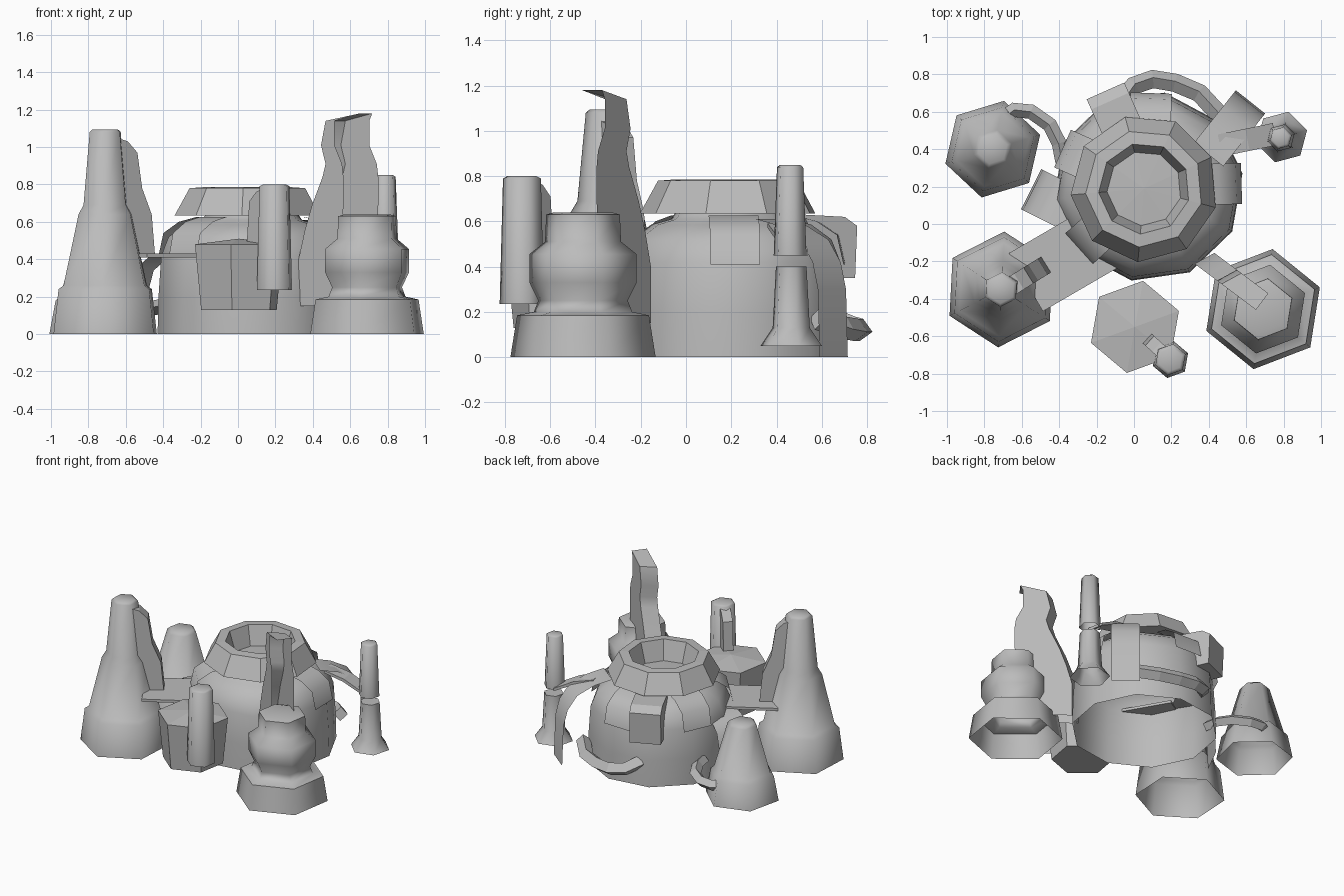
import bpy, bmesh, math
from mathutils import Vector

if "Cube" in bpy.data.objects:
    bpy.data.objects.remove(bpy.data.objects["Cube"])

mat = bpy.data.materials.new("stone grey")
mat.diffuse_color = (0.5, 0.5, 0.5, 1)
mat.use_nodes = True
mat.node_tree.nodes["Principled BSDF"].inputs["Base Color"].default_value = mat.diffuse_color


def finish(name, bm, smooth=False):
    bmesh.ops.remove_doubles(bm, verts=bm.verts, dist=0.0005)
    bmesh.ops.recalc_face_normals(bm, faces=bm.faces)
    me = bpy.data.meshes.new(name)
    bm.to_mesh(me)
    bm.free()
    ob = bpy.data.objects.new(name, me)
    bpy.context.collection.objects.link(ob)
    me.materials.append(mat)
    if smooth:
        bpy.ops.object.select_all(action='DESELECT')
        ob.select_set(True)
        bpy.context.view_layer.objects.active = ob
        bpy.ops.object.shade_smooth_by_angle(angle=math.radians(62))
    return ob


def lathe(name, center, profile, sides, turn, smooth=True):
    """Rings of (radius, height) joined into an open-bottomed shell."""
    bm = bmesh.new()
    rings = []
    for r, z in profile:
        rings.append([bm.verts.new((center[0] + r * math.cos(math.radians(turn) + i * math.tau / sides),
                                    center[1] + r * math.sin(math.radians(turn) + i * math.tau / sides), z))
                      for i in range(sides)])
    for a, b in zip(rings, rings[1:]):
        for i in range(sides):
            j = (i + 1) % sides
            bm.faces.new((a[i], a[j], b[j], b[i]))
    return finish(name, bm, smooth)


def axes(direction):
    u = Vector((*direction, 0)).normalized()
    return u, Vector((-u.y, u.x, 0))


def fin(name, origin, direction, outline, width):
    """Upright slab: outline of (distance along direction, height), extruded sideways."""
    u, v = axes(direction)
    bm = bmesh.new()
    vs = [bm.verts.new(Vector((*origin, z)) + u * t - v * width / 2) for t, z in outline]
    out = bmesh.ops.extrude_face_region(bm, geom=[bm.faces.new(vs)])
    bmesh.ops.translate(bm, vec=v * width, verts=[e for e in out['geom'] if isinstance(e, bmesh.types.BMVert)])
    return finish(name, bm)


def sheet(name, origin, direction, path, width):
    """Bent open sheet following (distance, height) points."""
    u, v = axes(direction)
    bm = bmesh.new()
    rows = [[bm.verts.new(Vector((*origin, z)) + u * t + v * s * width / 2) for s in (-1, 1)] for t, z in path]
    for a, b in zip(rows, rows[1:]):
        bm.faces.new((a[0], b[0], b[1], a[1]))
    return finish(name, bm, True)


def pipe(name, points, radius):
    """Square-section bent pipe."""
    cu = bpy.data.curves.new(name, 'CURVE')
    cu.dimensions = '3D'
    cu.bevel_depth = radius
    cu.bevel_resolution = 0
    cu.use_fill_caps = True
    sp = cu.splines.new('POLY')
    sp.use_smooth = False
    sp.points.add(len(points) - 1)
    for p, co in zip(sp.points, points):
        p.co = (*co, 1)
    cu.materials.append(mat)
    ob = bpy.data.objects.new(name, cu)
    bpy.context.collection.objects.link(ob)


# Main domed building and its roof collar
MID = (0.075, 0.2)
lathe("main_dome", MID, [(0.51, 0), (0.505, 0.2), (0.49, 0.42), (0.45, 0.52), (0.36, 0.585),
                         (0.27, 0.61), (0.25, 0.64)], 10, 80)
lathe("roof_collar", (0.055, 0.19), [(0.25, 0.635), (0.395, 0.635), (0.315, 0.78), (0.245, 0.785)], 9, 105, False)
lathe("collar_bowl", (0.055, 0.19), [(0.245, 0.785), (0.2, 0.64), (0, 0.65)], 9, 105, False)

# Curved tabs hanging over the dome shoulder
tab = [(0.28, 0.625), (0.38, 0.6), (0.47, 0.54), (0.5, 0.41)]
for i, a in enumerate((2, 88, 156, 222)):
    a = math.radians(a)
    sheet(f"dome_tab_{i + 1}", MID, (math.cos(a), math.sin(a)), tab, 0.22)
block = [(0.3, 0.63), (0.5, 0.62), (0.56, 0.58), (0.55, 0.35), (0.45, 0.35)]
fin("rear_block", MID, (-0.4, 0.9), block, 0.22)

# Curved buttress sheets, and the plate reaching to the small rear chimney
sheet("rear_buttress", (0.43, 0.41), (0.62, 0.78),
      [(-0.05, 0.61), (0.08, 0.58), (0.2, 0.52), (0.27, 0.42), (0.3, 0.3), (0.31, 0)], 0.2)
fin("arm_plate", (0.46, 0.42), (0.97, 0.2), [(0, 0.59), (0.15, 0.55), (0.3, 0.47), (0.3, 0.45), (0.14, 0.53), (0, 0.57)], 0.12)
sheet("left_buttress", (-0.3, 0.06), (-0.89, 0.45),
      [(0, 0.42), (0.14, 0.41), (0.23, 0.34), (0.27, 0.2), (0.28, 0)], 0.24)

# Hexagonal towers
lathe("front_left_tower", (-0.71, -0.35), [(0.31, 0), (0.28, 0.24), (0.25, 0.26), (0.16, 0.64), (0.13, 0.69),
                                           (0.093, 1.08), (0.075, 1.095), (0, 1.095)], 6, 87)
fin("tower_fin", (-0.7, -0.36), (0.85, 0.53),
    [(0.03, 1.05), (0.1, 1.03), (0.16, 0.97), (0.19, 0.78), (0.25, 0.64), (0.27, 0.43), (0.05, 0.43)], 0.1)
lathe("back_left_tower", (-0.755, 0.4), [(0.265, 0), (0.23, 0.18), (0.205, 0.2), (0.105, 0.55), (0.08, 0.57), (0, 0.57)], 6, 77)
lathe("front_right_tower", (0.69, -0.455), [(0.325, 0), (0.295, 0.185), (0.22, 0.2), (0.2, 0.25), (0.24, 0.33),
                                            (0.24, 0.455), (0.17, 0.51), (0.165, 0.63), (0.13, 0.64), (0, 0.64)], 6, 81)

# Tall crooked horn: hollow shell, open towards the front right tower
u, v = axes((0.8, -0.6))
base = Vector((0.36, -0.165, 0))
horn = bmesh.new()
rows = []
for z, back, front in [(0.15, 0, 0.4), (0.4, 0, 0.43), (0.55, 0.04, 0.44), (0.69, 0.09, 0.45), (0.84, 0.16, 0.45),
                       (0.91, 0.18, 0.44), (1.01, 0.15, 0.39), (1.14, 0.18, 0.39)]:
    rows.append([horn.verts.new(base + u * t + v * s + Vector((0, 0, z)))
                 for t, s in ((max(back + 0.03, front - 0.15), -0.06), (back, -0.06), (back + 0.05, 0.05), (front, 0.05))])
for a, b in zip(rows, rows[1:]):
    for i in range(3):
        horn.faces.new((a[i], a[i + 1], b[i + 1], b[i]))
beak = [horn.verts.new(base + u * 0.41 + v * s + Vector((0, 0, 1.18))) for s in (-0.06, 0.05)]
top = rows[-1]
horn.faces.new((top[1], top[2], beak[1], beak[0]))
horn.faces.new((top[2], top[3], beak[1]))
horn.faces.new((top[0], top[1], beak[0]))
finish("crooked_horn", horn, True)

# Front hexagonal platform with its chimney
lathe("front_platform", (0.005, -0.55), [(0, 0.13), (0.215, 0.13), (0.25, 0.48), (0, 0.51)], 6, 80, False)
lathe("front_chimney", (0.195, -0.725), [(0.1, 0.235), (0.085, 0.79), (0.065, 0.8), (0, 0.8)], 6, 80)
fin("chimney_fin", (0.195, -0.725), (-0.74, 0.67),
    [(0.05, 0.78), (0.1, 0.76), (0.15, 0.71), (0.17, 0.46), (0.05, 0.46)], 0.07)

# Small rear chimney: hanging pipe above a flared foot
lathe("rear_chimney", (0.785, 0.46), [(0.075, 0.45), (0.06, 0.84), (0.045, 0.85), (0, 0.85)], 6, 75)
lathe("rear_chimney_foot", (0.79, 0.465), [(0.14, 0.05), (0.085, 0.13), (0.07, 0.4), (0, 0.4)], 6, 75)

# Walkway plate from the dome to the front left tower
fin("tower_walkway", (-0.18, -0.08), (-0.86, -0.5), [(0, 0.43), (0.46, 0.43), (0.46, 0.41), (0, 0.41)], 0.36)

# Bent pipes at the back and left
pipe("rear_pipe", [(-0.07, 0.64, 0.17), (0.0, 0.74, 0.13), (0.1, 0.775, 0.12), (0.22, 0.755, 0.12),
                   (0.35, 0.7, 0.13), (0.46, 0.58, 0.17)], 0.05)
pipe("left_pipe", [(-0.72, 0.55, 0.13), (-0.64, 0.61, 0.13), (-0.55, 0.6, 0.13), (-0.45, 0.53, 0.14),
                   (-0.4, 0.43, 0.15), (-0.38, 0.33, 0.15)], 0.04)
